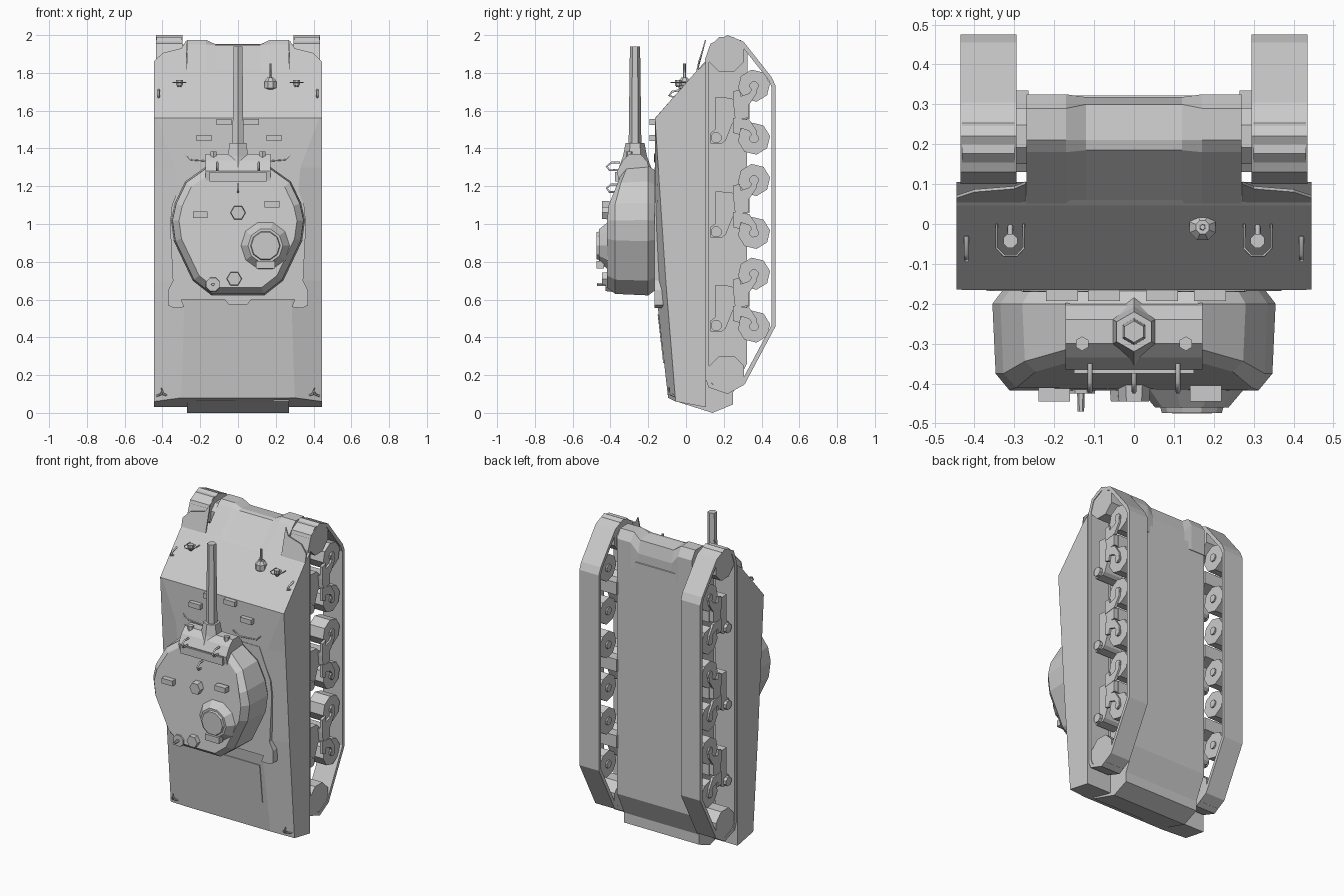
import bpy, bmesh
from math import cos, sin, pi
from mathutils import Vector

if "Cube" in bpy.data.objects:
    bpy.data.objects.remove(bpy.data.objects["Cube"])


def finish(name, bm):
    bmesh.ops.recalc_face_normals(bm, faces=bm.faces)
    me = bpy.data.meshes.new(name)
    bm.to_mesh(me)
    bm.free()
    ob = bpy.data.objects.new(name, me)
    bpy.context.collection.objects.link(ob)
    return ob


def loft(name, rings, caps=True, closed=False):
    """Skin a list of equal-length closed rings of 3D points."""
    bm = bmesh.new()
    vs = [[bm.verts.new(p) for p in r] for r in rings]
    n = len(rings[0])
    pairs = list(zip(vs, vs[1:])) + ([(vs[-1], vs[0])] if closed else [])
    for a, b in pairs:
        for i in range(n):
            bm.faces.new((a[i], a[(i + 1) % n], b[(i + 1) % n], b[i]))
    if caps and not closed:
        bm.faces.new(vs[0])
        bm.faces.new(vs[-1])
    return finish(name, bm)


def prism_x(name, yz, x0, x1):
    return loft(name, [[(x, y, z) for y, z in yz] for x in (x0, x1)])


def prism_y(name, xz, y0, y1):
    return loft(name, [[(x, y, z) for x, z in xz] for y in (y0, y1)])


def box(name, c, s):
    x, y, z = (v / 2 for v in s)
    return prism_x(name, [(c[1] - y, c[2] - z), (c[1] + y, c[2] - z), (c[1] + y, c[2] + z), (c[1] - y, c[2] + z)],
                   c[0] - x, c[0] + x)


def turned(name, axis, centre, steps, n=8, phase=0.5):
    """Faceted solid of revolution; steps are (offset along axis, radius)."""
    k = 'xyz'.index(axis)
    rings = []
    for t, r in steps:
        ring = []
        for i in range(n):
            a = 2 * pi * (i + phase) / n
            p = Vector(centre)
            p[k] += t
            p[(k + 1) % 3] += r * cos(a)
            p[(k + 2) % 3] += r * sin(a)
            ring.append(p)
        rings.append(ring)
    return loft(name, rings)


def tube(name, pts, r):
    cu = bpy.data.curves.new(name, 'CURVE')
    cu.dimensions = '3D'
    cu.bevel_depth, cu.bevel_resolution, cu.use_fill_caps = r, 1, True
    sp = cu.splines.new('POLY')
    sp.points.add(len(pts) - 1)
    for p, q in zip(sp.points, pts):
        p.co = (*q, 1)
    ob = bpy.data.objects.new(name, cu)
    bpy.context.collection.objects.link(ob)


def inset(pts, d):
    """Offset a closed counter-clockwise or clockwise 2D loop inwards."""
    P = [Vector(p) for p in pts]
    n = len(P)
    area = sum(P[i].x * P[(i + 1) % n].y - P[(i + 1) % n].x * P[i].y for i in range(n))
    s = 1 if area > 0 else -1
    out = []
    for i in range(n):
        e1 = (P[i] - P[i - 1]).normalized()
        e2 = (P[(i + 1) % n] - P[i]).normalized()
        n1, n2 = Vector((-e1.y, e1.x)) * s, Vector((-e2.y, e2.x)) * s
        out.append(P[i] + (n1 + n2) * d / (1 + n1.dot(n2)))
    return out


# upper hull: (deck z, deck y, deck half width, edge z, edge y, bottom z)
sections = [(.08, -.095, .30, .06, -.055, .03), (.7, -.165, .28, .7, -.107, .7), (1.3, -.165, .33, 1.3, -.147, 1.3),
            (1.56, -.165, .43, 1.56, -.164, 1.56), (1.80, .047, .43, 1.80, .047, 1.855)]
loft('upper_hull', [[(-.445, .105, zb), (-.445, ye, ze), (-w, yd, zd), (w, yd, zd), (.445, ye, ze), (.445, .105, zb)]
                    for zd, yd, w, ze, ye, zb in sections])

# lower hull between the tracks
prism_x('lower_hull', [(-.05, .06), (.14, 0), (.25, .045), (.25, .11), (.322, .26), (.322, 1.8), (.2, 1.88),
                       (.05, 1.8), (-.05, 1.65)], -.27, .27)

# nose transmission cover, lower in its middle
side = [(.03, 1.78), (.18, 1.95), (.21, 1.975), (.29, 1.975), (.325, 1.92), (.325, 1.75), (.2, 1.7)]
mid = [(.03, 1.78), (.185, 1.947), (.21, 1.952), (.30, 1.94), (.318, 1.86), (.318, 1.75), (.2, 1.7)]
loft('nose_cover', [[(x, y, z) for y, z in p] for x, p in
                    ((-.27, side), (-.17, side), (-.12, mid), (.12, mid), (.17, side), (.27, side))])

# tracks and running gear, both sides
belt = [(.10, .19), (.12, .135), (.22, .10), (.31, .15), (.475, .46), (.475, 1.73), (.455, 1.775), (.305, 1.965),
        (.22, 2.0), (.13, 1.955), (.10, 1.87)]
belt_in = inset(belt, .022)
bracket = [(.155, .08), (.24, .075), (.27, .045), (.335, .045), (.335, -.035), (.25, -.05), (.21, -.15), (.19, -.165),
           (.13, -.165), (.13, -.11), (.155, -.09)]
arm = [(.25, .03), (.335, .04), (.375, .10), (.38, .145), (.355, .165), (.34, .15), (.355, .13), (.335, .10),
       (.29, .085), (.285, .12), (.25, .11)]
for s in (-1, 1):
    a, b = s * .295, s * .435
    loft('track', [[(x, y, z) for y, z in p] for x, p in ((a, belt), (b, belt), (b, belt_in), (a, belt_in))],
         closed=True)
    turned('drive_sprocket', 'x', (s * .365, .215, 1.897), [(-.066, .10), (.066, .10)])
    turned('idler_wheel', 'x', (s * .365, .215, .21), [(-.066, .10), (.066, .10)])
    turned('final_drive', 'x', (s * .28, .22, 1.88), [(-.03, .075), (.03, .075)])
    turned('idler_axle', 'x', (s * .29, .215, .21), [(-.04, .035), (.04, .035)])
    for zc in (.597, 1.093, 1.592):
        for d in (-.14, .14):
            turned('road_wheel', 'x', (s * .365, .36, zc + d), [(-.055, .086), (.055, .086)], phase=.2)
            turned('wheel_hub', 'x', (s * .365, .36, zc + d), [(-.065, .025), (.065, .025)])
        for sg in (-1, 1):
            prism_x('swing_arm', [(y, zc + sg * z) for y, z in arm], s * .415, s * .432)
        prism_x('bogie_bracket', [(y, zc + z) for y, z in bracket], s * .265, s * .40)
        prism_x('bogie_front', [(.25, zc + .05), (.33, zc + .045), (.33, zc - .03), (.26, zc - .04)],
                s * .40, s * .43)
        turned('return_roller', 'x', (s * .36, .16, zc - .135), [(-.06, .03), (.06, .03)])
    # front fender sheet, nearly upright in front of the sponson
    loft('fender', [[(s * .445, .05 + o, 1.79), (s * .445, .065 + o, 1.86), (s * .40, .08 + o, 1.905),
                     (s * .30, .088 + o, 1.93), (s * .272, .10 + o, 1.975), (s * .272, .05 + o, 1.79)]
                    for o in (0, .007)])
    # headlight, its guard and lifting hooks
    turned('headlight', 'z', (s * .31, -.042, 1.745), [(-.02, .01), (-.008, .019), (.018, .019)])
    tube('headlight_post', [(s * .31, .0, 1.74), (s * .31, -.04, 1.74)], .007)
    tube('headlight_guard', [(s * .31 - .034, 0, 1.75), (s * .31 - .034, -.06, 1.75), (s * .31 - .015, -.08, 1.75),
                             (s * .31 + .015, -.08, 1.75), (s * .31 + .034, -.06, 1.75), (s * .31 + .034, 0, 1.75)], .003)
    tube('front_lifting_hook', [(s * .42, -.03, 1.71), (s * .42, -.075, 1.70), (s * .42, -.09, 1.68),
                                (s * .42, -.06, 1.67)], .006)
    tube('rear_lifting_eye', [(s * .43, -.06, .09), (s * .405, -.09, .10), (s * .405, -.09, .13), (s * .395, -.09, .10),
                              (s * .37, -.06, .09)], .006)

# turret platform and engine deck plate
half = [(.27, 1.3), (.35, 1.1), (.36, 1.0), (.345, .7), (.37, .65), (.37, .57), (.34, .555), (.285, .56), (.30, .6),
        (.07, .6), (.05, .575)]
prism_y('turret_platform', half + [(-x, z) for x, z in reversed(half)], -.168, -.10)
loft('engine_deck_plate', [[(x, y + o, z) for x, y, z in ((-.26, -.121, .265), (.26, -.121, .265), (.26, -.15, .52),
                                                        (-.26, -.15, .52))] for o in (0, .03)])

# turret shell with the front of its roof sloping down
shape = [(.16, 1.31), (.28, 1.225), (.335, 1.11), (.355, 1.02), (.34, .91), (.24, .70), (.14, .622)]
shape += [(-x, z) for x, z in reversed(shape)]


def turret_ring(y, d, slope_from):
    return [(p.x, max(y, slope_from + .4 * (p.y - 1.08)), p.y) for p in inset(shape, d)]


shell = loft('turret', [[(p.x, -.16, p.y) for p in inset(shape, .03)], [(x, -.20, z) for x, z in shape],
                        turret_ring(-.375, .008, -.40), turret_ring(-.417, .042, -.417)])

# gun mantlet, collar and barrel
prism_x('mantlet', [(-.355, 1.22), (-.365, 1.28), (-.335, 1.335), (-.30, 1.37), (-.24, 1.37), (-.205, 1.33),
                    (-.19, 1.27), (-.19, 1.2)], -.172, .172)
box('mantlet_plate', (0, -.36, 1.25), (.30, .03, .05))
turned('gun_collar', 'z', (0, -.27, 0), [(1.30, .085), (1.36, .063), (1.43, .05)], 6)
turned('gun_barrel', 'z', (0, -.27, 0), [(1.40, .034), (1.94, .027)], 6)
for x in (-.13, .13):
    turned('mantlet_bolt', 'z', (x, -.30, 1.365), [(-.02, .018), (.018, .018)], 6)
for x, z in ((-.11, 1.305), (.11, 1.305), (0, 1.19)):
    tube('turret_hook', [(x, -.35, z + .02), (x, -.395, z + .02), (x, -.42, z), (x, -.405, z - .02),
                         (x, -.36, z - .02)], .006)

# commander cupola with hinged hatch
turned('cupola', 'y', (.145, 0, .885), [(-.36, .145), (-.415, .13), (-.46, .092)], 10)
turned('cupola_hatch', 'y', (.145, 0, .885), [(-.45, .082), (-.474, .075)], 10)
box('hatch_hinge', (.145, -.455, .785), (.10, .04, .04))

# roof fittings
for x, z in ((0, 1.06), (-.02, .71)):
    turned('roof_vent', 'y', (x, 0, z), [(-.40, .042), (-.445, .038)], 6)
for x, z in ((-.2, 1.05), (.18, 1.105)):
    box('roof_periscope', (x, -.425, z), (.078, .04, .034))
turned('antenna_base', 'y', (-.133, 0, .68), [(-.37, .045), (-.425, .038)])
turned('antenna_stub', 'y', (-.133, 0, .68), [(-.41, .01), (-.47, .008)], 6)

# hull roof periscopes and hatch seams
for x, z in ((-.075, 1.54), (.07, 1.54), (-.18, 1.455), (.19, 1.455)):
    box('hull_periscope', (x, -.173, z), (.08, .04, .032))
for s in (-1, 1):
    tube('hatch_seam', [(s * x, -.166, z) for x, z in ((.08, 1.36), (.13, 1.33), (.25, 1.34), (.28, 1.37))], .004)

# bow machine gun
turned('bow_gun_ball', 'z', (.172, -.008, 1.74), [(-.035, .015), (-.02, .035), (.015, .035), (.035, .018)])
turned('bow_gun_barrel', 'z', (.172, -.008, 1.74), [(.02, .009), (.11, .007)], 6)
